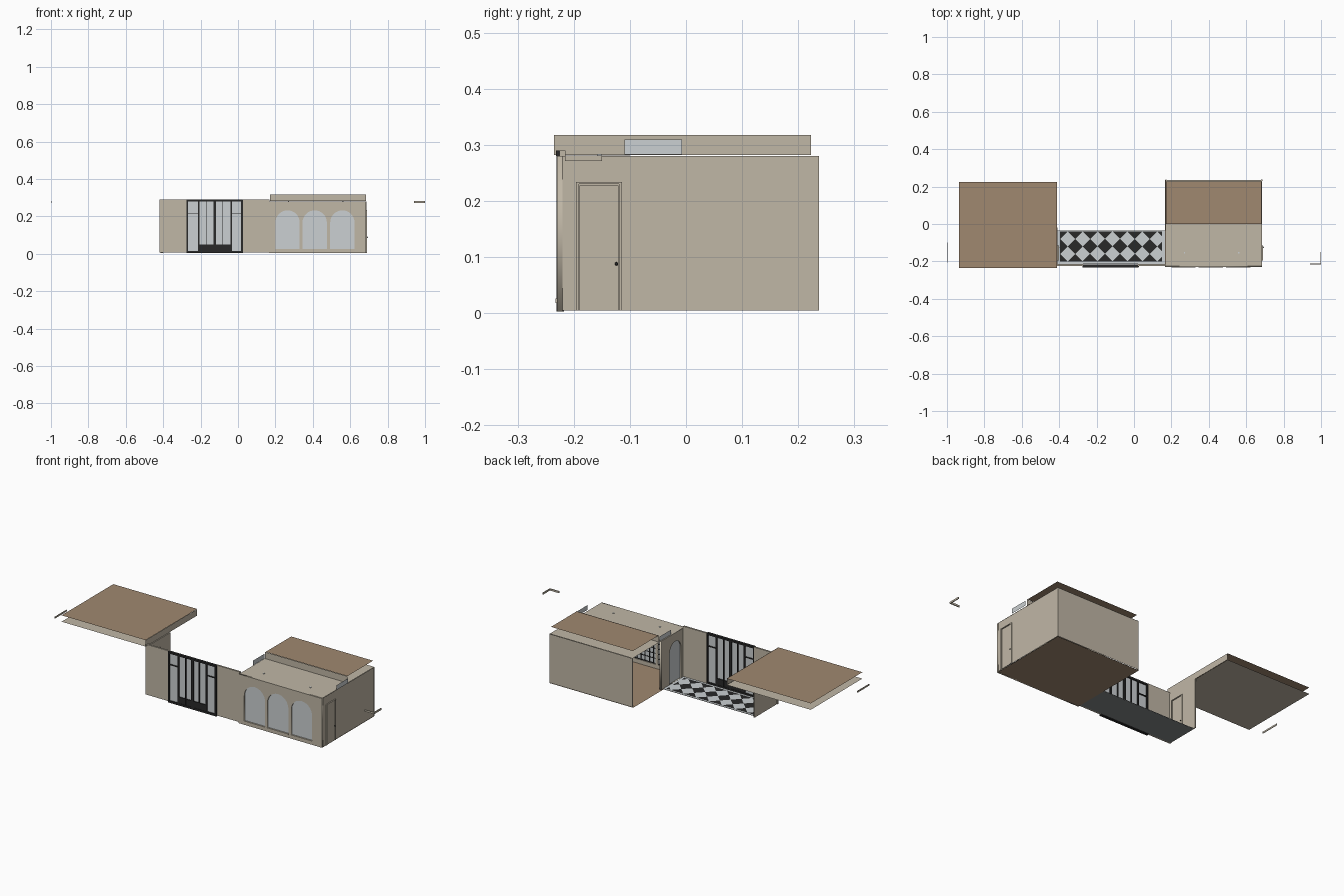
import bpy, bmesh, math
from mathutils import Matrix, Vector

if "Cube" in bpy.data.objects:
    bpy.data.objects.remove(bpy.data.objects["Cube"])


def mat(name, r, g, b):
    lin = [((c / 255 + 0.055) / 1.055) ** 2.4 for c in (r, g, b)]
    m = bpy.data.materials.new(name)
    m.diffuse_color = (*lin, 1)
    m.use_nodes = True
    m.node_tree.nodes["Principled BSDF"].inputs["Base Color"].default_value = m.diffuse_color
    return m


BEIGE = mat("beige_plaster", 192, 183, 166)
BROWN = mat("brown_boards", 160, 136, 112)
BLACK = mat("black_metal", 40, 40, 40)
PALE = mat("pale_glass", 203, 208, 210)
GREY = mat("grey_slab", 132, 135, 135)


def finish(name, bm, m):
    me = bpy.data.meshes.new(name)
    bm.to_mesh(me)
    bm.free()
    me.materials.append(m)
    ob = bpy.data.objects.new(name, me)
    bpy.context.collection.objects.link(ob)
    return ob


def box(name, x0, x1, y0, y1, z0, z1, m):
    """Box from its limits; a zero-size axis gives a single flat sheet."""
    lo, hi = (x0, y0, z0), (x1, y1, z1)
    bm = bmesh.new()
    flat = [i for i in range(3) if lo[i] == hi[i]]
    if flat:
        a, b = [i for i in range(3) if i != flat[0]]
        vs = []
        for s, t in ((0, 0), (1, 0), (1, 1), (0, 1)):
            p = list(lo)
            p[a] = (lo, hi)[s][a]
            p[b] = (lo, hi)[t][b]
            vs.append(bm.verts.new(p))
        bm.faces.new(vs)
    else:
        bmesh.ops.create_cube(bm, size=1)
        for v in bm.verts:
            v.co = [lo[i] + (v.co[i] + 0.5) * (hi[i] - lo[i]) for i in range(3)]
    return finish(name, bm, m)


def arch(cx, z0, z1, w):
    """Outline of a round-topped opening as (x, z) points."""
    r = w / 2
    return [(cx - r, z0), (cx + r, z0)] + [
        (cx + r * math.cos(math.pi * i / 16), z1 - r + r * math.sin(math.pi * i / 16))
        for i in range(17)]


def panel(name, outlines, depth, matrix, m):
    """Upright panel from filled outlines; inner outlines become holes."""
    cu = bpy.data.curves.new(name, 'CURVE')
    cu.dimensions = '2D'
    cu.fill_mode = 'BOTH'
    cu.extrude = depth / 2
    for pts in outlines:
        sp = cu.splines.new('POLY')
        sp.points.add(len(pts) - 1)
        for p, (x, z) in zip(sp.points, pts):
            p.co = (x, z, 0, 1)
        sp.use_cyclic_u = True
    tmp = bpy.data.objects.new(name + "_outline", cu)
    bpy.context.collection.objects.link(tmp)
    dg = bpy.context.evaluated_depsgraph_get()
    bm = bmesh.new()
    bm.from_mesh(bpy.data.meshes.new_from_object(tmp.evaluated_get(dg)))
    bpy.data.objects.remove(tmp)
    bm.transform(matrix)
    return finish(name, bm, m)


def rect(x0, x1, z0, z1):
    return [(x0, z0), (x1, z0), (x1, z1), (x0, z1)]


def facing_front(y):
    return Matrix.Translation((0, y, 0)) @ Matrix.Rotation(math.pi / 2, 4, 'X')


def facing_side(x):
    return Matrix.Translation((x, 0, 0)) @ Matrix.Rotation(math.pi / 2, 4, 'Z') @ Matrix.Rotation(math.pi / 2, 4, 'X')


def ball(name, x, y, z, r, m):
    bm = bmesh.new()
    bmesh.ops.create_uvsphere(bm, u_segments=10, v_segments=6, radius=r,
                              matrix=Matrix.Translation((x, y, z)))
    ob = finish(name, bm, m)
    for p in ob.data.polygons:
        p.use_smooth = True


def door(name, x, side):
    """Plain door with a frame on a side wall; side is the way it faces."""
    a, b = sorted((x, x + side * 0.006))
    box(name + "_leaf", *sorted((x, x + side * 0.003)), -0.19, -0.12, 0.005, 0.228, BEIGE)
    box(name + "_jamb_front", a, b, -0.196, -0.191, 0.005, 0.234, BEIGE)
    box(name + "_jamb_back", a, b, -0.119, -0.114, 0.005, 0.234, BEIGE)
    box(name + "_lintel", a, b, -0.196, -0.114, 0.23, 0.234, BEIGE)
    ball(name + "_knob", x + side * 0.006, -0.124, 0.088, 0.003, BLACK)


# Right building: floor, walls, ceiling
box("right_floor", 0.165, 0.685, -0.225, 0.235, 0.003, 0.003, BROWN)
box("right_back_wall", 0.17, 0.685, 0.235, 0.235, 0.005, 0.28, BEIGE)
box("right_side_wall", 0.685, 0.685, -0.22, 0.235, 0.005, 0.28, BEIGE)
box("right_ceiling", 0.168, 0.685, -0.225, 0.235, 0.281, 0.281, BEIGE)
for i, x in enumerate((0.172, 0.683)):
    box(f"back_corner_post_{i}", x - 0.003, x + 0.003, 0.23, 0.237, 0.005, 0.28, BEIGE)
for i, x in enumerate((0.27, 0.56)):
    box(f"ceiling_light_{i}", x - 0.004, x + 0.004, -0.159, -0.151, 0.279, 0.284, PALE)

# Front wall with three arched windows, lattice behind the glass
centres = (0.265, 0.41, 0.558)
holes = [arch(c, 0.022, 0.232, 0.13) for c in centres]
panel("arched_front_wall", [rect(0.165, 0.685, 0.003, 0.28)] + holes, 0.01, facing_front(-0.225), BEIGE)
for i, c in enumerate(centres):
    panel(f"arched_glass_{i}", [arch(c, 0.022, 0.232, 0.13)], 0, facing_front(-0.225), PALE)
    box(f"window_sill_{i}", c - 0.065, c + 0.065, -0.233, -0.22, 0.018, 0.026, BEIGE)
    for k in range(-2, 3):
        x = c + k * 0.026
        top = 0.167 + math.sqrt(0.065 ** 2 - (k * 0.026) ** 2)
        box(f"lattice_bar_{i}_{k + 2}", x - 0.002, x + 0.002, -0.223, -0.221, 0.024, top, BLACK)
    for k in range(7):
        z = 0.03 + k * 0.028
        h = 0.065 if z < 0.167 else math.sqrt(0.065 ** 2 - (z - 0.167) ** 2)
        box(f"lattice_rail_{i}_{k}", c - h, c + h, -0.223, -0.221, z - 0.002, z + 0.002, BLACK)

# Roof and parapet of the right building
box("right_roof", 0.172, 0.682, 0.0, 0.228, 0.318, 0.318, BROWN)
box("right_parapet", 0.17, 0.685, -0.002, -0.002, 0.281, 0.318, BEIGE)
box("roof_end_panel_right", 0.69, 0.69, -0.11, -0.007, 0.283, 0.31, PALE)
box("roof_end_panel_left", 0.17, 0.17, -0.11, -0.007, 0.283, 0.31, PALE)

# Partition between the rooms, with an arched opening
panel("partition_wall", [rect(-0.22, -0.02, 0.005, 0.28), arch(-0.145, 0.006, 0.232, 0.1)],
      0.012, facing_side(0.174), BEIGE)
panel("partition_arch_glass", [arch(-0.145, 0.006, 0.232, 0.1)], 0, facing_side(0.174), PALE)
door("right_door", 0.685, 1)

# Middle room: front walls, side wall and door
box("middle_front_wall_left", -0.42, -0.272, -0.225, -0.215, 0.007, 0.29, BEIGE)
box("middle_front_wall_right", 0.022, 0.168, -0.225, -0.215, 0.007, 0.29, BEIGE)
box("middle_side_wall", -0.414, -0.408, -0.215, -0.02, 0.005, 0.28, BEIGE)
door("left_door", -0.408, 1)

# Glazed entrance
box("entrance_glass", -0.27, 0.02, -0.224, -0.224, 0.01, 0.28, PALE)
for i, (x, w) in enumerate(((-0.271, .005), (-0.211, .004), (-0.167, .002), (-0.124, .007),
                            (-0.081, .002), (-0.036, .004), (0.021, .005))):
    box(f"entrance_post_{i}", x - w, x + w, -0.231, -0.217, 0.003, 0.288, BLACK)
box("entrance_head", -0.275, 0.025, -0.232, -0.217, 0.28, 0.29, BLACK)
box("entrance_foot", -0.275, 0.025, -0.231, -0.217, 0.003, 0.014, BLACK)
box("entrance_kick_panel", -0.211, -0.036, -0.229, -0.219, 0.008, 0.05, BLACK)
for i, (a, b) in enumerate(((-0.271, -0.211), (-0.036, 0.021))):
    box(f"entrance_rail_{i}", a, b, -0.229, -0.219, 0.214, 0.219, BLACK)

# Diagonal chequered floor: pale plate with dark diamonds clipped at its edge
X0, X1, Y0, Y1 = -0.395, 0.15, -0.2, -0.04
box("middle_slab", -0.41, 0.165, -0.213, -0.035, 0.004, 0.004, GREY)
box("pale_tiles", -0.41, 0.165, -0.213, -0.035, 0.008, 0.008, PALE)
bm = bmesh.new()
S = 0.04
for i in range(8):
    for j in range(3):
        cx, cy = X0 + i * 2 * S, Y0 + j * 2 * S
        bm.faces.new([bm.verts.new((cx + dx, cy + dy, 0.0095))
                      for dx, dy in ((S, 0), (0, S), (-S, 0), (0, -S))])
for co, no in (((X0, 0, 0), (-1, 0, 0)), ((X1, 0, 0), (1, 0, 0)),
               ((0, Y0, 0), (0, -1, 0)), ((0, Y1, 0), (0, 1, 0))):
    bmesh.ops.bisect_plane(bm, geom=bm.verts[:] + bm.edges[:] + bm.faces[:],
                           plane_co=Vector(co), plane_no=Vector(no), clear_outer=True)
finish("dark_tiles", bm, BLACK)

# Left raised roof: boards above, ceiling below, end strip
box("left_roof", -0.935, -0.412, -0.235, 0.225, 0.318, 0.318, BROWN)
box("left_ceiling", -0.935, -0.412, -0.235, 0.225, 0.282, 0.282, BEIGE)
box("left_roof_end", -0.411, -0.411, -0.235, 0.223, 0.282, 0.318, BEIGE)

# Loose mouldings at the far ends
box("moulding_left", -1.0, -0.997, -0.205, -0.1, 0.272, 0.281, BEIGE)
box("moulding_right_front", 0.94, 1.0, -0.216, -0.211, 0.271, 0.281, BEIGE)
box("moulding_right_side", 0.996, 1.0, -0.211, -0.15, 0.271, 0.281, BEIGE)
